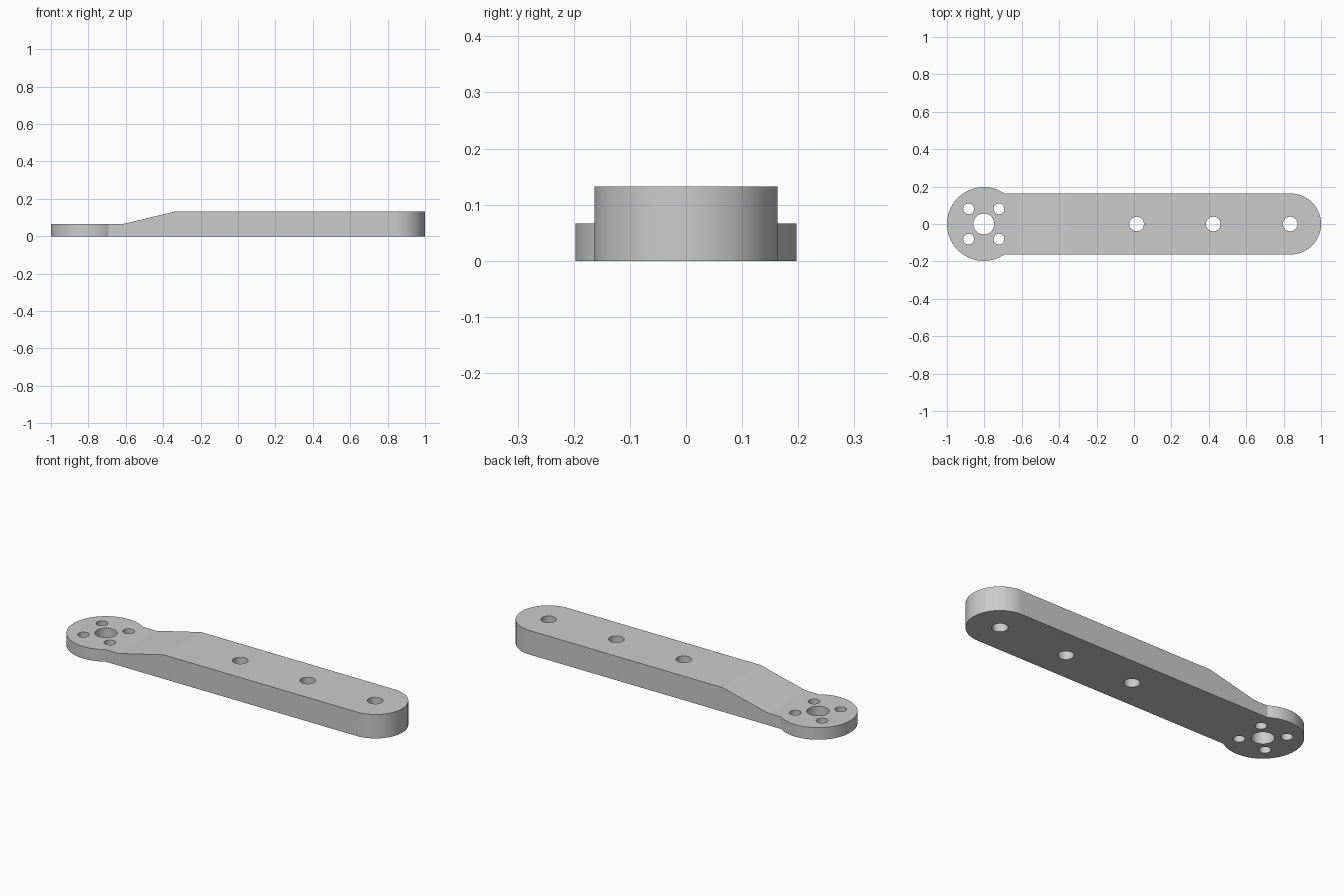
import bpy
import bmesh
from math import asin, cos, sin, pi, radians
from mathutils import Vector

if "Cube" in bpy.data.objects:
    bpy.data.objects.remove(bpy.data.objects["Cube"])

# Main dimensions
HUB_X, HUB_R, HUB_H = -0.803, 0.197, 0.066
ARM_W, ARM_H = 0.1635, 0.132
TIP_X = 1 - ARM_W
RAMP_START, RAMP_END = -0.612, -0.338


def arc(cx, radius, start, end, steps):
    angles = [start + (end - start) * i / steps for i in range(steps + 1)]
    return [Vector((cx + radius * cos(a), radius * sin(a), 0)) for a in angles]


def prism(name, outline, direction):
    """Extrude a closed outline into a solid."""
    bm = bmesh.new()
    face = bm.faces.new([bm.verts.new(p) for p in outline])
    grown = bmesh.ops.extrude_face_region(bm, geom=[face], use_keep_orig=True)
    moved = [g for g in grown["geom"] if isinstance(g, bmesh.types.BMVert)]
    bmesh.ops.translate(bm, verts=moved, vec=direction)
    bmesh.ops.recalc_face_normals(bm, faces=bm.faces)
    mesh = bpy.data.meshes.new(name)
    bm.to_mesh(mesh)
    bm.free()
    obj = bpy.data.objects.new(name, mesh)
    bpy.context.collection.objects.link(obj)
    return obj


# Plan outline: round hub joined to a bar with a rounded tip
neck = asin(ARM_W / HUB_R)
outline = arc(HUB_X, HUB_R, neck, 2 * pi - neck, 56)
outline += arc(TIP_X, ARM_W, -pi / 2, pi / 2, 36)
arm = prism("lever_arm", outline, Vector((0, 0, ARM_H)))

# Wedge that lowers the hub and slopes the top up to the bar
slope = (ARM_H - HUB_H) / (RAMP_END - RAMP_START)
over = 0.1
side = [(-1.2, HUB_H), (RAMP_START, HUB_H),
        (RAMP_END + over, ARM_H + over * slope), (-1.2, ARM_H + over * slope)]
cutters = [prism("ramp_cutter", [Vector((x, -0.3, z)) for x, z in side],
                 Vector((0, 0.6, 0)))]

# Bar holes, hub bore and the four bolt holes around it
holes = [(x, 0, 0.039) for x in (0.0135, 0.424, 0.835)]
holes.append((HUB_X, 0, 0.056))
holes += [(HUB_X + sx * 0.081, sy * 0.081, 0.029) for sx in (-1, 1) for sy in (-1, 1)]
for x, y, radius in holes:
    ring = arc(x, radius, 0, 2 * pi, 48)[:-1]
    ring = [p + Vector((0, y, -0.1)) for p in ring]
    cutters.append(prism("hole_cutter", ring, Vector((0, 0, 0.4))))

# Cut, then discard the cutters
for cutter in cutters:
    cutter.hide_render = True
    cut = arm.modifiers.new("cut", "BOOLEAN")
    cut.operation = "DIFFERENCE"
    cut.solver = "EXACT"
    cut.object = cutter
bpy.context.view_layer.update()
result = arm.evaluated_get(bpy.context.evaluated_depsgraph_get())
mesh = bpy.data.meshes.new_from_object(result)
arm.modifiers.clear()
arm.data = mesh
for cutter in cutters:
    bpy.data.objects.remove(cutter)

# Plain grey finish
grey = bpy.data.materials.new("plain_grey")
grey.use_nodes = True
colour = (0.6, 0.6, 0.6, 1)
grey.diffuse_color = colour
grey.node_tree.nodes["Principled BSDF"].inputs["Base Color"].default_value = colour
mesh.materials.clear()
mesh.materials.append(grey)

# Smooth round walls, crisp rims and ramp creases
bpy.ops.object.select_all(action="DESELECT")
arm.select_set(True)
bpy.context.view_layer.objects.active = arm
bpy.ops.object.shade_smooth_by_angle(angle=radians(10))
weighted = arm.modifiers.new("weighted_normals", "WEIGHTED_NORMAL")
weighted.keep_sharp = True
